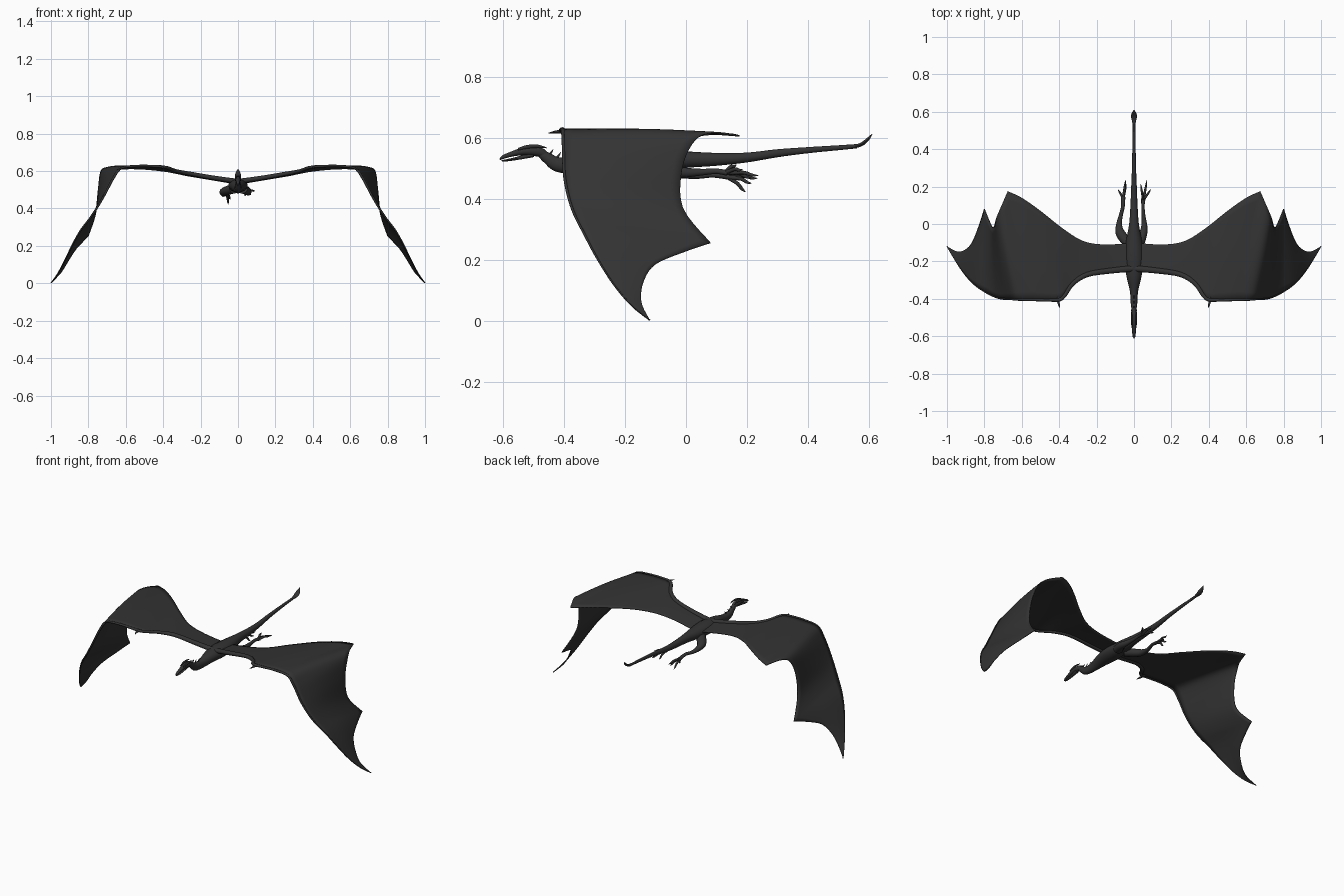
import bpy, bmesh, math
from mathutils import Vector

hide = bpy.data.materials.new("charcoal hide")
hide.diffuse_color = (0.033, 0.033, 0.033, 1)


def catmull(pts, n):
    """Smooth curve through pts, n steps per span (any dimension)."""
    out = []
    for i in range(len(pts) - 1):
        a = pts[max(i - 1, 0)]
        b, c = pts[i], pts[i + 1]
        d = pts[min(i + 2, len(pts) - 1)]
        for k in range(n):
            t = k / n
            out.append(tuple(
                0.5 * (2 * q + (r - p) * t + (2 * p - 5 * q + 4 * r - s) * t * t
                       + (3 * q - p - 3 * r + s) * t ** 3)
                for p, q, r, s in zip(a, b, c, d)))
    out.append(tuple(pts[-1]))
    return out


def finish(name, bm, angle=50):
    bmesh.ops.remove_doubles(bm, verts=bm.verts, dist=1e-5)
    bmesh.ops.recalc_face_normals(bm, faces=bm.faces)
    me = bpy.data.meshes.new(name)
    bm.to_mesh(me)
    bm.free()
    ob = bpy.data.objects.new(name, me)
    bpy.context.collection.objects.link(ob)
    me.materials.append(hide)
    bpy.ops.object.select_all(action='DESELECT')
    ob.select_set(True)
    bpy.context.view_layer.objects.active = ob
    bpy.ops.object.shade_smooth_by_angle(angle=math.radians(angle))
    return ob


def tube(name, pts, n=4, sides=12):
    """Loft ellipses along a path of (x, y, z, half width, half height)."""
    path = catmull(pts, n)
    bm = bmesh.new()
    rings = []
    for i, p in enumerate(path):
        tan = (Vector(path[min(i + 1, len(path) - 1)][:3])
               - Vector(path[max(i - 1, 0)][:3])).normalized()
        ref = Vector((1, 0, 0)) if abs(tan.x) < 0.8 else Vector((0, 1, 0))
        up = tan.cross(ref).normalized()
        side = up.cross(tan)
        w, h = max(p[3], 0.0008), max(p[4], 0.0008)
        rings.append([bm.verts.new(Vector(p[:3])
                      + side * w * math.cos(2 * math.pi * j / sides)
                      + up * h * math.sin(2 * math.pi * j / sides))
                      for j in range(sides)])
    for a, b in zip(rings, rings[1:]):
        for j in range(sides):
            k = (j + 1) % sides
            bm.faces.new((a[j], a[k], b[k], b[j]))
    bm.faces.new(rings[0])
    bm.faces.new(rings[-1])
    return finish(name, bm)


def mirror(ob):
    m = ob.modifiers.new("mirror", 'MIRROR')
    m.use_axis[0] = True
    m.use_mirror_merge = False


# wing outline: leading edge, and trailing edge in three scallops
lead = [(0, -.25, .545), (.12, -.26, .562), (.25, -.28, .585), (.33, -.33, .60),
        (.385, -.405, .62), (.45, -.413, .626), (.54, -.410, .627),
        (.625, -.408, .615), (.668, -.406, .56), (.71, -.403, .48),
        (.75, -.39, .41), (.79, -.37, .35), (.84, -.337, .285),
        (.883, -.297, .21), (.927, -.24, .12), (.965, -.18, .05), (1, -.12, .002)]
tip3, tip2 = (.675, .175, .606), (.80, .08, .255)
trail = [
    [(0, -.10, .53), (.15, -.11, .555), (.27, -.092, .575), (.38, -.025, .597),
     (.50, .07, .61), (.60, .14, .612), tip3],
    [tip3, (.712, .09, .616), (.735, .03, .592), (.747, -.012, .50),
     (.762, -.01, .37), tip2],
    [tip2, (.825, 0, .228), (.865, -.10, .185), (.905, -.14, .125),
     (.945, -.147, .06), (1, -.12, .002)]]
N, COLS = 5, 12
front = catmull(lead, N)
back = []
for seg in trail:
    back += catmull(seg, N)[1 if back else 0:]

# wing membrane, gently cambered between the two edges
bm = bmesh.new()
rows = []
for f, b in zip(front, back):
    f, b = Vector(f), Vector(b)
    camber = 0.03 * (f - b).length
    rows.append([bm.verts.new(f.lerp(b, c / COLS)
                 + Vector((.5, 0, .8)) * camber * math.sin(math.pi * c / COLS) * f.x)
                 for c in range(COLS + 1)])
for a, b in zip(rows, rows[1:]):
    for c in range(COLS):
        bm.faces.new((a[c], a[c + 1], b[c + 1], b[c]))
wing = finish("wing_membrane", bm)
s = wing.modifiers.new("thickness", 'SOLIDIFY')
s.thickness, s.offset = 0.005, 0
mirror(wing)

# arm bone along the leading edge, and the thumb claw at the wrist
arm = []
for i, p in enumerate(lead):
    r = .017 - .006 * min(i / 5, 1) - .0085 * i / (len(lead) - 1)
    arm.append((p[0], p[1] + r * .7, p[2], r, r * .8))
mirror(tube("wing_arm", arm))
mirror(tube("thumb_claw", [(.405, -.39, .62, .009, .008), (.403, -.425, .619, .006, .005),
                           (.395, -.45, .615, .001, .001)], 3, 8))

# neck, trunk and tail
tube("body", [
    (0, -.475, .548, .011, .014), (0, -.45, .530, .014, .019),
    (0, -.42, .512, .018, .024), (0, -.36, .508, .022, .028),
    (0, -.28, .520, .040, .034), (0, -.19, .523, .052, .038),
    (0, -.09, .525, .042, .034), (0, 0, .528, .026, .027),
    (0, .10, .529, .019, .021), (0, .20, .535, .015, .016),
    (0, .30, .549, .011, .013), (0, .40, .559, .009, .010),
    (0, .50, .567, .007, .008), (0, .56, .572, .007, .007)], 4, 16)
tube("tail_spade", [(0, .53, .570, .006, .006), (0, .56, .573, .013, .006),
                    (0, .58, .581, .016, .006), (0, .597, .596, .010, .005),
                    (0, .61, .612, .001, .001)])

# head: skull with hooked upper jaw, lower jaw, brows and crest horns
tube("skull", [(0, -.455, .540, .008, .010), (0, -.48, .553, .015, .016),
               (0, -.51, .556, .017, .015), (0, -.54, .554, .014, .012),
               (0, -.575, .545, .010, .008), (0, -.60, .536, .008, .006),
               (0, -.61, .528, .002, .002)])
tube("lower_jaw", [(0, -.50, .544, .012, .008), (0, -.54, .535, .010, .006),
                   (0, -.58, .527, .008, .004), (0, -.604, .524, .003, .002)])
mirror(tube("brow_horn", [(.010, -.55, .562, .003, .004), (.012, -.52, .570, .005, .006),
                          (.013, -.485, .572, .004, .005), (.016, -.455, .566, .001, .001)],
            3, 8))
for y, z in ((-.445, .537), (-.42, .528), (-.39, .525)):
    tube("neck_spine", [(0, y - .012, z - .006, .004, .008), (0, y, z + .010, .003, .005),
                        (0, y + .010, z + .024, .0008, .0008)], 2, 6)

# hind legs trailing behind, posed differently on each side
legs = {
    "left": ([(-.025, -.11, .505, .028, .026), (-.07, -.055, .492, .026, .022),
              (-.080, -.01, .482, .017, .016), (-.072, .04, .475, .011, .010),
              (-.060, .09, .478, .010, .009), (-.058, .145, .470, .012, .009)],
             [(-.045, .235, .467), (-.052, .195, .422), (-.085, .185, .465),
              (-.040, .215, .450)]),
    "right": ([(.025, -.11, .505, .028, .026), (.048, -.055, .494, .022, .022),
               (.055, -.01, .486, .016, .017), (.050, .05, .487, .010, .011),
               (.048, .10, .490, .009, .009), (.050, .135, .484, .012, .009)],
              [(.070, .237, .476), (.090, .185, .496), (.035, .215, .468),
               (.045, .165, .512)])}
for side, (path, toes) in legs.items():
    tube(side + "_hind_leg", path)
    ankle = Vector(path[-1][:3]) - Vector((0, .008, 0))
    for end in toes:
        end = Vector(end)
        knuckle = ankle.lerp(end, .55) + Vector((0, 0, .006))
        tube(side + "_toe", [(*ankle, .007, .007), (*knuckle, .006, .006),
                             (*ankle.lerp(end, .8), .004, .005), (*end, .0008, .0008)], 3, 8)
